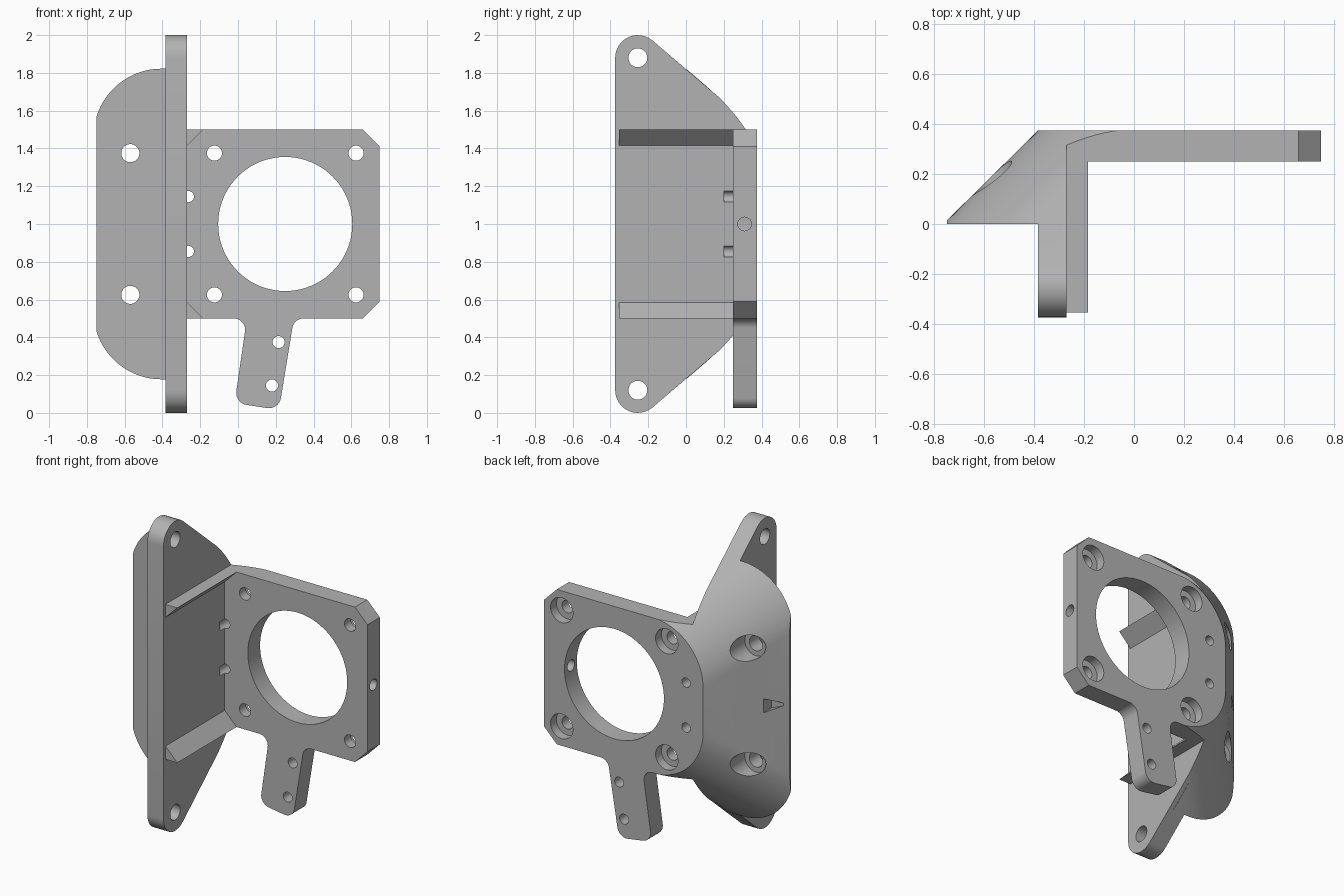
import bpy, bmesh, math
from mathutils import Vector

if "Cube" in bpy.data.objects:
    bpy.data.objects.remove(bpy.data.objects["Cube"], do_unlink=True)

grey = bpy.data.materials.new("plain_grey")
grey.use_nodes = True
grey.diffuse_color = (0.45, 0.45, 0.45, 1)
grey.node_tree.nodes["Principled BSDF"].inputs["Base Color"].default_value = grey.diffuse_color


def rounded(corners, steps=12):
    """Outline from (u, v, radius) corners."""
    out = []
    for i, (u, v, r) in enumerate(corners):
        p = Vector((u, v))
        if r == 0:
            out.append(p)
            continue
        d1 = (Vector(corners[i - 1][:2]) - p).normalized()
        d2 = (Vector(corners[(i + 1) % len(corners)][:2]) - p).normalized()
        half = d1.angle(d2) / 2
        t = r / math.tan(half)
        c = p + (d1 + d2).normalized() * r / math.sin(half)
        s, e = p + d1 * t - c, p + d2 * t - c
        a = math.atan2(s.y, s.x)
        sweep = (math.atan2(e.y, e.x) - a + math.pi) % math.tau - math.pi
        for k in range(steps + 1):
            w = a + sweep * k / steps
            out.append(c + Vector((math.cos(w), math.sin(w))) * r)
    return out


def circle(u, v, r, n=32):
    return [Vector((u + r * math.cos(math.tau * k / n), v + r * math.sin(math.tau * k / n)))
            for k in range(n)]


def loft(name, low, high, axis, a, b):
    """Solid between two matching outlines set at a and b along the x or y axis."""
    def place(p, d):
        return (d, p[0], p[1]) if axis == "x" else (p[0], d, p[1])
    bm = bmesh.new()
    lo = [bm.verts.new(place(p, a)) for p in low]
    hi = [bm.verts.new(place(p, b)) for p in high]
    bm.faces.new(lo)
    bm.faces.new(hi)
    for i in range(len(lo)):
        bm.faces.new((lo[i - 1], lo[i], hi[i], hi[i - 1]))
    bmesh.ops.recalc_face_normals(bm, faces=bm.faces[:])
    mesh = bpy.data.meshes.new(name)
    bm.to_mesh(mesh)
    bm.free()
    mesh.materials.append(grey)
    ob = bpy.data.objects.new(name, mesh)
    bpy.context.collection.objects.link(ob)
    return ob


def prism(name, outline, axis, a, b):
    return loft(name, outline, outline, axis, a, b)


def combine(target, tool, operation):
    mod = target.modifiers.new(operation, "BOOLEAN")
    mod.operation = operation
    mod.solver = "EXACT"
    mod.object = tool
    bpy.context.view_layer.objects.active = target
    bpy.ops.object.modifier_apply(modifier=mod.name)
    bpy.data.objects.remove(tool, do_unlink=True)


FRONT, BACK = 0.25, 0.375     # back plate faces
MID = 1.0                     # mirror height

# Back plate with clipped right corners
bracket = prism("bracket", [(-0.385, 0.5), (0.66, 0.5), (0.75, 0.59), (0.75, 1.41),
                            (0.66, 1.5), (-0.385, 1.5)], "y", FRONT, BACK)

# Side plate with a rounded ear at each end
ears = rounded([(-0.375, -0.14, 0.12), (BACK, 0.5, 0), (BACK, 1.5, 0), (-0.375, 2.14, 0.12)])
combine(bracket, prism("side_plate", ears, "x", -0.385, -0.27), "UNION")

# Block behind the side plate
combine(bracket, prism("wedge_block", [(-0.75, 0.1), (-0.3, 0.1), (-0.3, 1.9), (-0.75, 1.9)],
                       "y", 0, BACK), "UNION")


# Tapering rounded envelope shapes the block and the corner
def section(y):
    left = -0.765 + 1.013 * y
    h = 0.502 + 0.854 * (BACK - y)
    return rounded([(left, MID - h, 0.36), (1, MID - h, 0), (1, MID + h, 0), (left, MID + h, 0.36)], 20)


combine(bracket, loft("envelope", section(-0.5), section(0.4), "y", -0.5, 0.4), "INTERSECT")

# Triangular ribs in the inner corner
for s in (-1, 1):
    rib = [(-0.3, MID + s * 0.5), (-0.185, MID + s * 0.5), (-0.27, MID + s * 0.415), (-0.3, MID + s * 0.415)]
    combine(bracket, prism("rib", rib, "y", -0.355, 0.3), "UNION")

# Hanging arm with filleted root
arm = rounded([(-0.05, 0.55, 0), (-0.05, 0.5, 0), (0.047, 0.5, 0.06), (-0.018, 0.052, 0.065),
               (0.217, 0.016, 0.065), (0.296, 0.5, 0.06), (0.38, 0.5, 0), (0.38, 0.55, 0)])
combine(bracket, prism("arm", arm, "y", FRONT, BACK), "UNION")


def drill(u, v, r, a, b, axis="y", n=32):
    combine(bracket, prism("drill", circle(u, v, r, n), axis, a, b), "DIFFERENCE")


# Large opening
drill(0.25, MID, 0.355, 0.1, 0.5, n=80)

for s in (-1, 1):
    z = MID + s * 0.375
    # Counterbored plate holes
    for x in (-0.125, 0.625):
        drill(x, z, 0.04, 0.1, 0.5)
        drill(x, z, 0.08, 0.315, 0.5)
    # Counterbored block holes
    drill(-0.57, z, 0.048, -0.1, 0.5)
    drill(-0.57, z, 0.08, 0.1, 0.5)
    # Small corner holes
    drill(-0.263, MID + s * 0.145, 0.03, 0.2, 0.5)
    # Ear holes
    drill(-0.255, MID + s * 0.88, 0.05, -0.5, -0.2, "x")

# Arm holes and edge hole
drill(0.215, 0.375, 0.032, 0.1, 0.5)
drill(0.18, 0.145, 0.032, 0.1, 0.5)
drill(0.31, MID, 0.036, 0.5, 0.9, "x")

# Arrow notch on the sloped face
combine(bracket, prism("notch", [(-0.64, MID - 0.045), (-0.64, MID + 0.045), (-0.745, MID)],
                       "y", 0.04, 0.4), "DIFFERENCE")

# Smooth curved walls, keep edges sharp
bpy.ops.object.select_all(action="DESELECT")
bracket.select_set(True)
bpy.context.view_layer.objects.active = bracket
bpy.ops.object.shade_smooth_by_angle(angle=math.radians(25))
